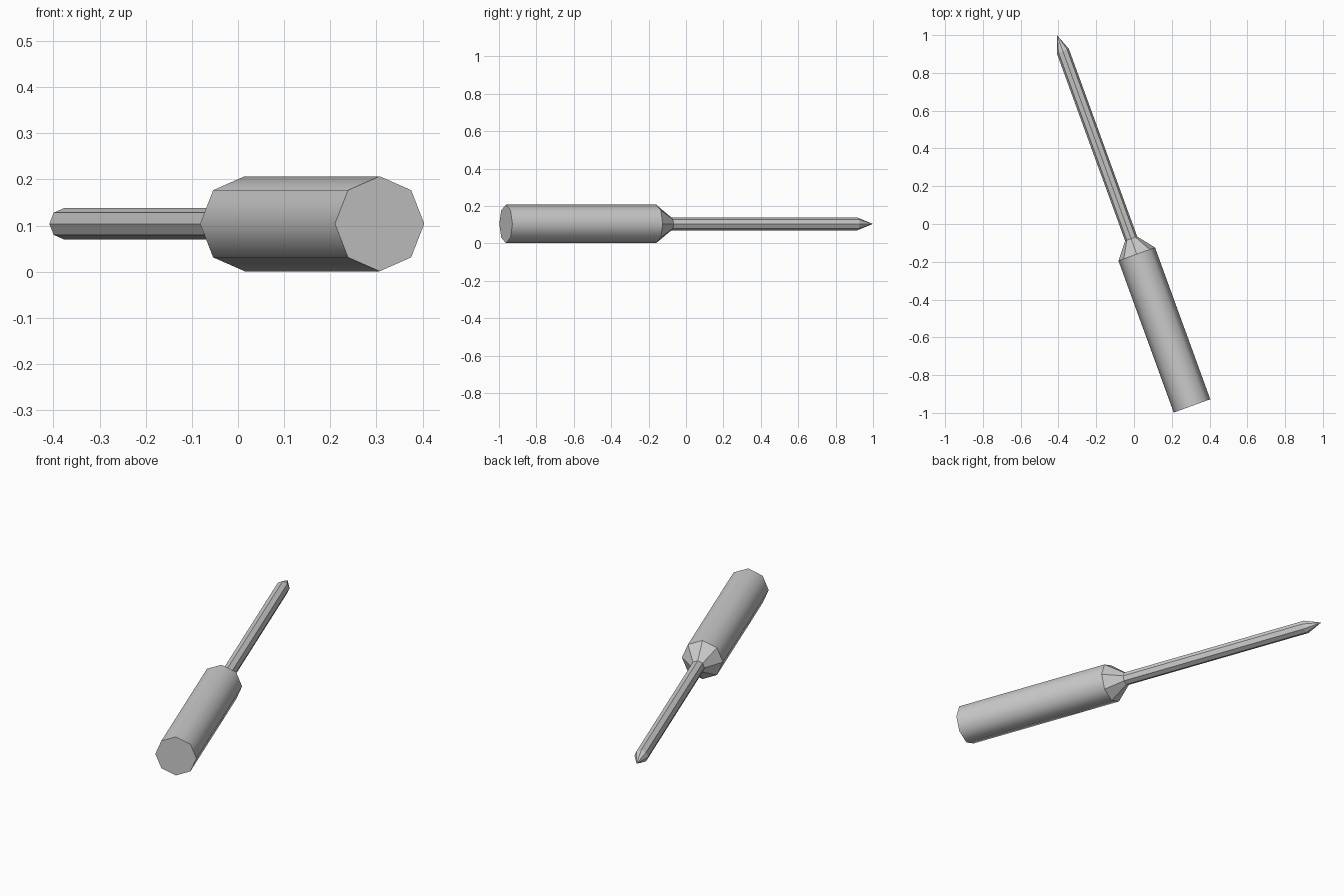
import bpy, bmesh
from math import radians
from mathutils import Matrix, Vector

cube = bpy.data.objects.get("Cube")
if cube:
    bpy.data.objects.remove(cube, do_unlink=True)

SIDES = 8
AXIS_Z = 0.104
# Local +z runs from the handle's butt to the tip, turned 20 degrees from +y
PLACE = (Matrix.Translation(Vector((0.307, -0.963, AXIS_Z)))
         @ Matrix.Rotation(radians(20), 4, 'Z')
         @ Matrix.Rotation(radians(-90), 4, 'X'))

grey = bpy.data.materials.new("plain_grey")
grey.use_nodes = True
colour = (0.6, 0.6, 0.6, 1)
grey.diffuse_color = colour
grey.node_tree.nodes["Principled BSDF"].inputs["Base Color"].default_value = colour


def turned_part(name, profile, smooth_sides=False):
    """Octagonal solid through (radius, distance) stations; zero radius is a point."""
    bm = bmesh.new()
    rings = []
    for radius, dist in profile:
        if radius == 0:
            rings.append([bm.verts.new((0, 0, dist))] * SIDES)
            continue
        rings.append([bm.verts.new(Matrix.Rotation(radians(360 * i / SIDES), 3, 'Z')
                                   @ Vector((radius, 0, dist))) for i in range(SIDES)])
    for k, (low, high) in enumerate(zip(rings, rings[1:])):
        for i in range(SIDES):
            j = (i + 1) % SIDES
            corners = list(dict.fromkeys([low[i], low[j], high[j], high[i]]))
            face = bm.faces.new(corners)
            face.smooth = smooth_sides and k == 0
    for ring in (rings[0], rings[-1]):
        if ring[0] is not ring[1]:
            bm.faces.new(ring)
    bmesh.ops.recalc_face_normals(bm, faces=bm.faces)
    # Keep the rims between smooth sides and flat faces crisp
    for edge in bm.edges:
        if any(not f.smooth for f in edge.link_faces):
            edge.smooth = False
    mesh = bpy.data.meshes.new(name)
    bm.to_mesh(mesh)
    bm.free()
    mesh.materials.append(grey)
    obj = bpy.data.objects.new(name, mesh)
    obj.matrix_world = PLACE
    bpy.context.collection.objects.link(obj)
    return obj


# Handle with a smooth grip and a faceted collar
turned_part("handle", [(0.103, 0), (0.103, 0.855), (0.034, 0.942)], smooth_sides=True)
# Faceted shaft ending in a point
turned_part("shaft", [(0.034, 0.942), (0.034, 2.0), (0, 2.088)])
